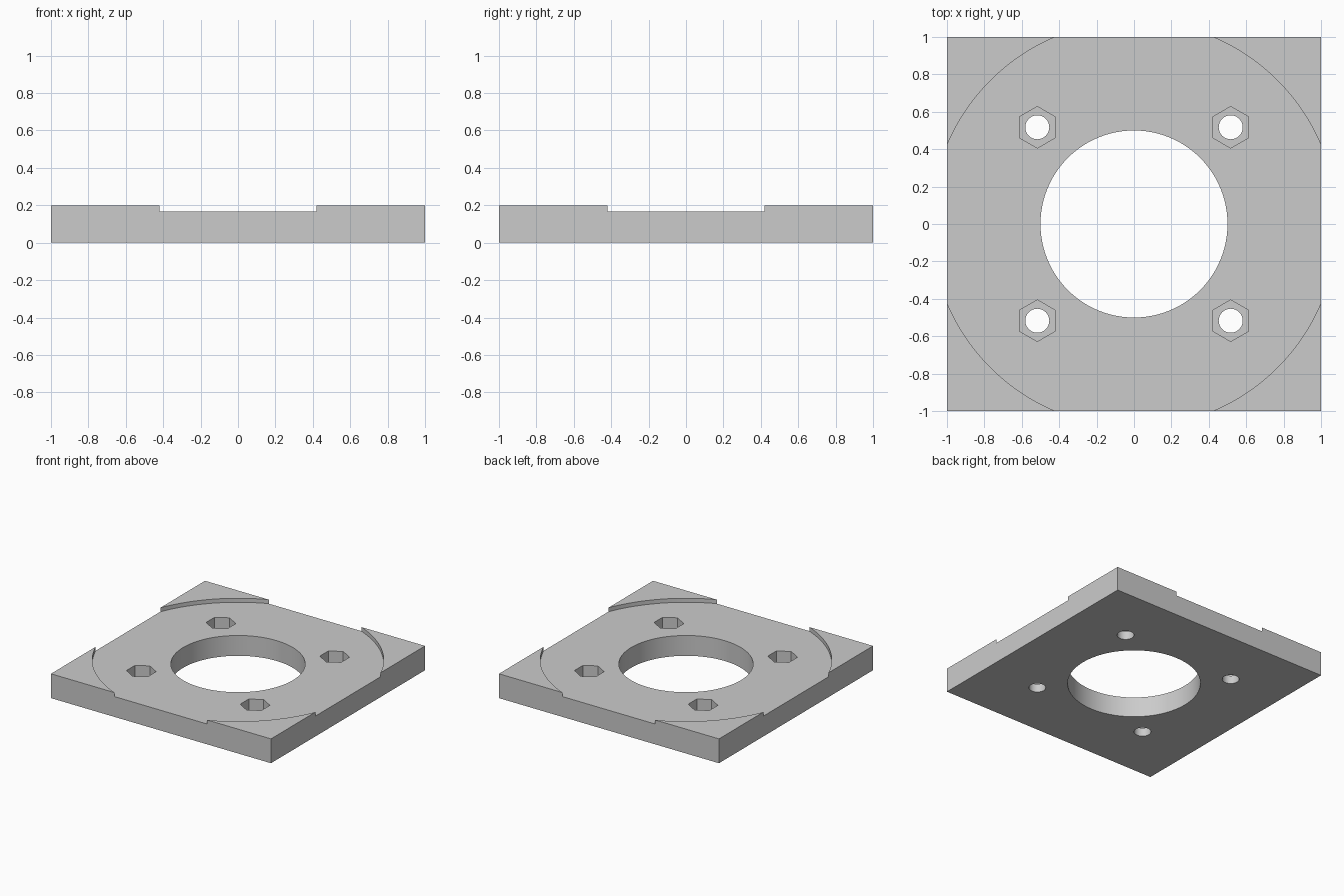
import bpy
import math

cube = bpy.data.objects.get("Cube")
if cube:
    bpy.data.objects.remove(cube, do_unlink=True)

# Single grey finish
grey = bpy.data.materials.new("plain grey")
grey.use_nodes = True
colour = (0.6, 0.6, 0.6, 1)
grey.diffuse_color = colour
grey.node_tree.nodes["Principled BSDF"].inputs["Base Color"].default_value = colour

HEIGHT = 0.2
RECESS_Z = 0.167
POCKET_Z = 0.067
BOLT = 0.517

# Square base plate
bpy.ops.mesh.primitive_cube_add(size=2, location=(0, 0, HEIGHT / 2))
plate = bpy.context.object
plate.name = "mounting_plate"
plate.scale.z = HEIGHT / 2
bpy.ops.object.transform_apply(location=True, scale=True)
plate.data.materials.append(grey)


def cut(name, radius, sides, x, y, bottom, turn=0):
    """Cut an upright prism out of the plate, from bottom up through the top."""
    depth = 0.5 - bottom
    bpy.ops.mesh.primitive_cylinder_add(
        vertices=sides, radius=radius, depth=depth,
        location=(x, y, bottom + depth / 2), rotation=(0, 0, turn))
    cutter = bpy.context.object
    cutter.name = name
    cutter.data.materials.append(grey)
    mod = plate.modifiers.new(name, "BOOLEAN")
    mod.operation = "DIFFERENCE"
    mod.solver = "EXACT"
    mod.object = cutter
    bpy.context.view_layer.objects.active = plate
    bpy.ops.object.modifier_apply(modifier=name)
    bpy.data.objects.remove(cutter, do_unlink=True)


# Shallow round recess that leaves four raised corners
cut("round_recess", 1.085, 128, 0, 0, RECESS_Z)

# Large central opening
cut("centre_opening", 0.5, 96, 0, 0, -0.2)

# Bolt holes with hexagonal nut pockets
for x in (-BOLT, BOLT):
    for y in (-BOLT, BOLT):
        cut("nut_pocket", 0.111, 6, x, y, POCKET_Z)
        cut("bolt_hole", 0.064, 48, x, y, -0.2)

# Smooth the round walls, keep the edges crisp
bpy.ops.object.select_all(action="DESELECT")
plate.select_set(True)
bpy.context.view_layer.objects.active = plate
bpy.ops.object.shade_smooth_by_angle(angle=math.radians(30))
